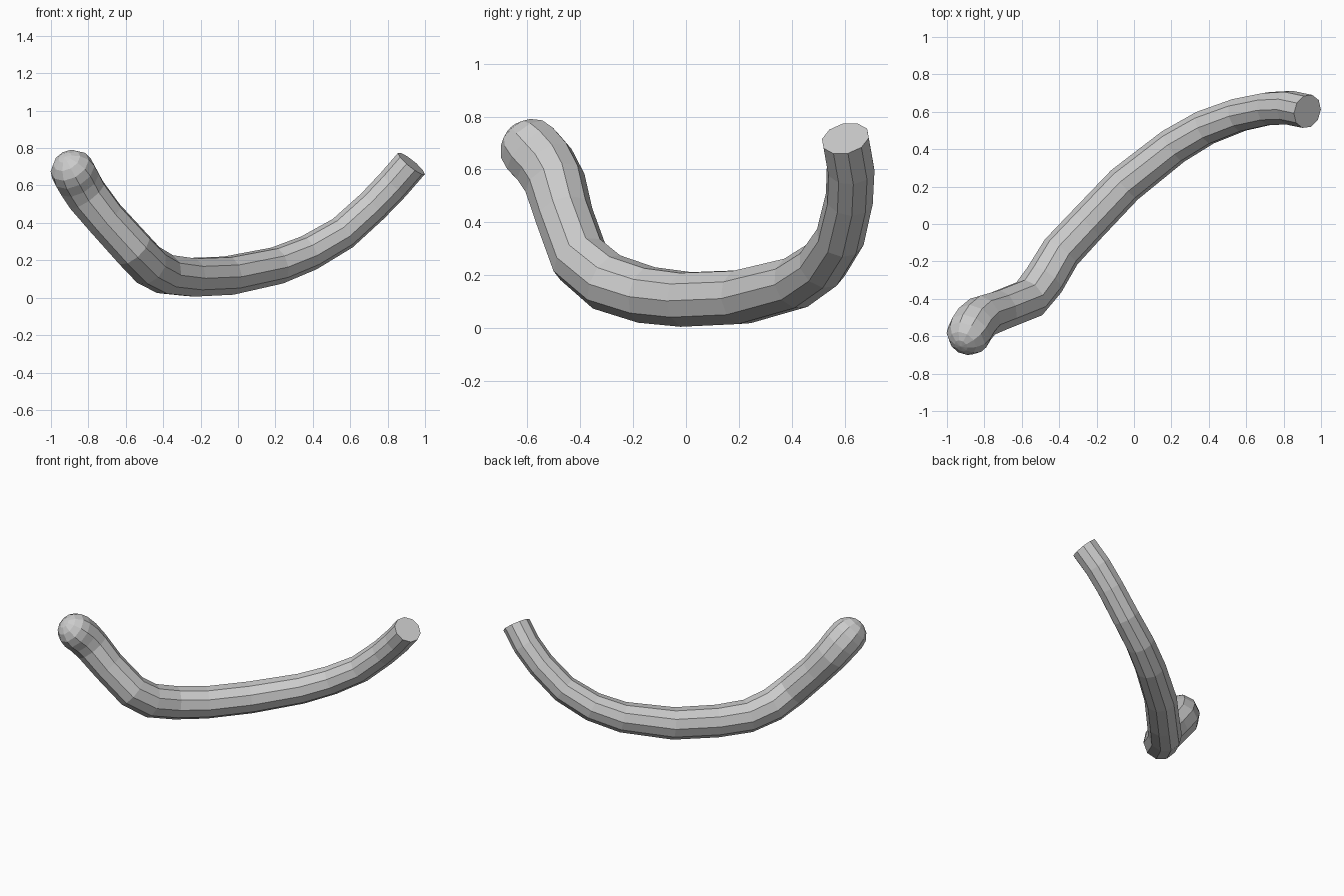
import bpy, bmesh, math
from mathutils import Vector

if "Cube" in bpy.data.objects:
    bpy.data.objects.remove(bpy.data.objects["Cube"])

SIDES = 10
# centre line: x, y, z, radius
PATH = [
    (0.927, 0.602, 0.717, 0.092), (0.83, 0.622, 0.605, 0.092), (0.72, 0.617, 0.49, 0.091),
    (0.56, 0.583, 0.345, 0.093), (0.38, 0.515, 0.24, 0.097), (0.21, 0.415, 0.172, 0.101),
    (-0.05, 0.21, 0.118, 0.106), (-0.25, 0.0, 0.109, 0.107), (-0.39, -0.15, 0.126, 0.110),
    (-0.48, -0.30, 0.175, 0.113), (-0.56, -0.40, 0.26, 0.112), (-0.71, -0.46, 0.425, 0.110),
    (-0.81, -0.495, 0.55, 0.117), (-0.852, -0.535, 0.62, 0.121), (-0.88, -0.58, 0.67, 0.122),
]
pts = [Vector(p[:3]) for p in PATH]
rad = [p[3] for p in PATH]

# ring directions along the bend; the cut end is tilted a little to the front
dirs = []
for i in range(len(pts)):
    a, b = pts[max(i - 1, 0)], pts[min(i + 1, len(pts) - 1)]
    dirs.append((b - a).normalized())
dirs[0] = Vector((-0.62, 0.2, -0.76)).normalized()

# rounded end as shrinking rings
end, end_r, end_d = pts[-1].copy(), rad[-1], dirs[-1].copy()
for deg in (25, 50, 72):
    t = math.radians(deg)
    pts.append(end + end_d * end_r * math.sin(t))
    rad.append(end_r * math.cos(t))
    dirs.append(end_d)

# tube skin
bm = bmesh.new()
u = dirs[0].orthogonal().normalized()
rings = []
for p, r, d in zip(pts, rad, dirs):
    u = (u - d * u.dot(d)).normalized()
    v = d.cross(u)
    rings.append([bm.verts.new(p + (u * math.cos(k * math.tau / SIDES)
                                    + v * math.sin(k * math.tau / SIDES)) * r)
                  for k in range(SIDES)])
for a, b in zip(rings, rings[1:]):
    for k in range(SIDES):
        n = (k + 1) % SIDES
        bm.faces.new((a[k], a[n], b[n], b[k]))

# flat cut end and rounded tip
bm.faces.new(rings[0])
tip = bm.verts.new(end + end_d * end_r)
for k in range(SIDES):
    bm.faces.new((rings[-1][k], rings[-1][(k + 1) % SIDES], tip))

bmesh.ops.recalc_face_normals(bm, faces=bm.faces)
mesh = bpy.data.meshes.new("curved_rod")
bm.to_mesh(mesh)
bm.free()
bpy.context.collection.objects.link(bpy.data.objects.new("curved_rod", mesh))
